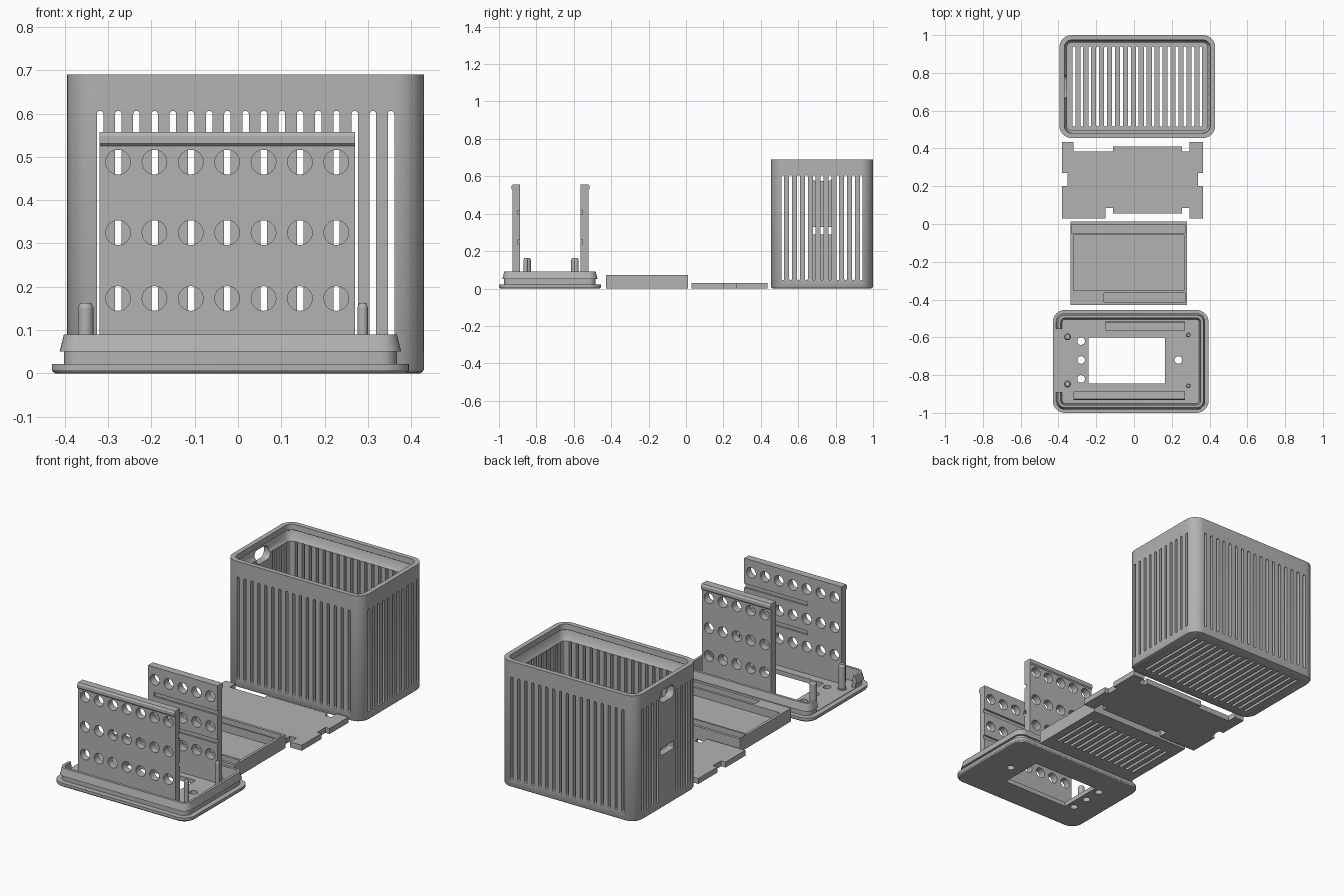
import bpy, bmesh, math
from mathutils import Vector

if "Cube" in bpy.data.objects:
    bpy.data.objects.remove(bpy.data.objects["Cube"])

grey = bpy.data.materials.new("matte_grey")
grey.diffuse_color = (0.45, 0.45, 0.45, 1)
grey.use_nodes = True
grey.node_tree.nodes["Principled BSDF"].inputs["Base Color"].default_value = grey.diffuse_color


# ---------- helpers ----------
def prism(bm, pts, axis, a, b):
    """Extrude a 2D outline along an axis from a to b."""
    place = {'z': lambda u, v, w: (u, v, w),
             'y': lambda u, v, w: (u, w, v),
             'x': lambda u, v, w: (w, u, v)}[axis]
    lo = [bm.verts.new(place(u, v, a)) for u, v in pts]
    hi = [bm.verts.new(place(u, v, b)) for u, v in pts]
    bm.faces.new(lo)
    bm.faces.new(hi)
    for i in range(len(pts)):
        j = (i + 1) % len(pts)
        bm.faces.new((lo[i], lo[j], hi[j], hi[i]))


def rrect(x0, x1, y0, y1, r, n=8):
    """Rounded rectangle outline."""
    pts = []
    for k, (cx, cy) in enumerate(((x1 - r, y1 - r), (x0 + r, y1 - r),
                                  (x0 + r, y0 + r), (x1 - r, y0 + r))):
        for i in range(n + 1):
            t = math.pi / 2 * (k + i / n)
            pts.append((cx + r * math.cos(t), cy + r * math.sin(t)))
    return pts


def rect(x0, x1, y0, y1):
    return [(x0, y0), (x1, y0), (x1, y1), (x0, y1)]


def slot(cx, y0, y1, w=0.015):
    return rrect(cx - w / 2, cx + w / 2, y0, y1, w / 2 - 0.0004, 4)


def circle(cx, cy, r, n=32):
    return [(cx + r * math.cos(2 * math.pi * i / n),
             cy + r * math.sin(2 * math.pi * i / n)) for i in range(n)]


def loft(bm, x0, x1, y0, y1, r, profile):
    """Stack rounded rectangles given as (z, inset), capped at both ends."""
    rings = [[bm.verts.new((x, y, z)) for x, y in
              rrect(x0 + d, x1 - d, y0 + d, y1 - d, r - d)] for z, d in profile]
    for lo, hi in zip(rings, rings[1:]):
        for i in range(len(lo)):
            j = (i + 1) % len(lo)
            bm.faces.new((lo[i], lo[j], hi[j], hi[i]))
    bm.faces.new(rings[0])
    bm.faces.new(rings[-1])


def finish(bm, name):
    bmesh.ops.recalc_face_normals(bm, faces=bm.faces)
    me = bpy.data.meshes.new(name)
    bm.to_mesh(me)
    bm.free()
    ob = bpy.data.objects.new(name, me)
    bpy.context.collection.objects.link(ob)
    me.materials.append(grey)
    return ob


def activate(ob):
    bpy.ops.object.select_all(action='DESELECT')
    ob.select_set(True)
    bpy.context.view_layer.objects.active = ob


def smooth(ob):
    activate(ob)
    bpy.ops.object.shade_smooth_by_angle(angle=math.radians(30))


def cut(ob, cutter_bm):
    cutter = finish(cutter_bm, "cutter")
    cutter.hide_render = True
    mod = ob.modifiers.new("cut", 'BOOLEAN')
    mod.operation, mod.solver, mod.object = 'DIFFERENCE', 'EXACT', cutter
    activate(ob)
    bpy.ops.object.modifier_apply(modifier="cut")
    bpy.data.objects.remove(cutter)
    smooth(ob)


# ---------- slotted basket ----------
X0, X1, Y0, Y1 = -0.395, 0.43, 0.455, 1.0
CX, CY, P = 0.0175, 0.7275, 0.042
bm = bmesh.new()
loft(bm, X0, X1, Y0, Y1, 0.065,
     [(0, 0.01), (0.003, 0.004), (0.01, 0), (0.69, 0), (0.69, 0.026), (0.66, 0.028),
      (0.655, 0.02), (0.62, 0.028), (0.605, 0.04), (0.03, 0.04)])
basket = finish(bm, "basket")
c = bmesh.new()
for i in range(-8, 9):                       # front, back and floor slots
    x = CX + i * P
    prism(c, slot(x, 0.045, 0.606), 'y', Y0 - 0.02, Y0 + 0.055)
    prism(c, slot(x, 0.045, 0.606), 'y', Y1 - 0.055, Y1 + 0.02)
    prism(c, slot(x, 0.515, 0.94), 'z', -0.02, 0.04)
for i in range(-5, 6):                       # end wall slots
    y = CY + i * P
    prism(c, slot(y, 0.045, 0.606), 'x', X1 - 0.055, X1 + 0.02)
    if abs(i) > 1:
        prism(c, slot(y, 0.045, 0.606), 'x', X0 - 0.02, X0 + 0.055)
# hand hole and cable hole
prism(c, rrect(CY - 0.06, CY + 0.06, 0.575, 0.645, 0.03), 'x', X0 - 0.02, X0 + 0.055)
prism(c, rrect(CY - 0.055, CY + 0.055, 0.29, 0.33, 0.006), 'x', X0 - 0.02, X0 + 0.055)
cut(basket, c)

# ---------- lid with snap ridge ----------
bm = bmesh.new()
loft(bm, -0.43, 0.395, -1.0, -0.455, 0.065,
     [(0, 0.008), (0.003, 0.003), (0.008, 0), (0.022, 0), (0.022, 0.028), (0.05, 0.028),
      (0.05, 0.018), (0.09, 0.028), (0.09, 0.042), (0.025, 0.05)])
lid = finish(bm, "lid")
c = bmesh.new()
prism(c, rect(-0.24, 0.163, -0.845, -0.6), 'z', -0.02, 0.06)
for x, y in ((-0.28, -0.62), (-0.28, -0.72), (-0.28, -0.82), (0.235, -0.72)):
    prism(c, circle(x, y, 0.02), 'z', -0.02, 0.06)
prism(c, rect(-0.45, -0.37, -0.89, -0.555), 'z', 0.025, 0.2)
cut(lid, c)

# ---------- locating posts on the lid ----------
bm = bmesh.new()
for x, y, r in ((-0.352, -0.597, 0.018), (-0.352, -0.847, 0.018),
                (0.288, -0.587, 0.012), (0.288, -0.857, 0.012)):
    for z0, z1, ra, rb in ((0.02, 0.03, r * 1.25, r * 1.25),
                           (0.03, 0.152, r, r), (0.152, 0.162, r, r * 0.7)):
        res = bmesh.ops.create_cone(bm, cap_ends=True, segments=24, radius1=ra,
                                    radius2=rb, depth=z1 - z0)
        bmesh.ops.translate(bm, verts=res['verts'], vec=Vector((x, y, (z0 + z1) / 2)))
smooth(finish(bm, "posts"))


# ---------- perforated panels ----------
def panel(name, x0, y0, y1, outward, columns):
    bm = bmesh.new()
    out, inn = (y0, y1) if outward < 0 else (y1, y0)
    lip = out + outward * 0.006
    # side profile (y, z) with a snap lip along the top outer edge
    prism(bm, [(inn, 0.02), (out, 0.02), (out, 0.525), (lip, 0.531),
               (lip, 0.548), (out, 0.557), (inn, 0.557)], 'x', x0, 0.27)
    ob = finish(bm, name)
    c = bmesh.new()
    for i in range(columns):
        for z in (0.173, 0.325, 0.488):
            prism(c, circle(0.227 - i * 0.084, z, 0.0285), 'y', y0 - 0.05, y1 + 0.05)
    for z in (0.25, 0.407):                  # card grooves on the inner face
        prism(c, rect(-0.115, 0.3, z - 0.011, z + 0.011), 'y',
              *sorted((inn + outward * 0.01, inn - outward * 0.05)))
    cut(ob, c)


panel("front_panel", -0.32, -0.927, -0.888, -1, 7)
panel("back_panel", -0.15, -0.564, -0.522, 1, 5)

# ---------- vented cap tray ----------
bm = bmesh.new()
prism(bm, rect(-0.335, 0.28, -0.428, 0.012), 'z', 0, 0.073)
tray = finish(bm, "cap_tray")
c = bmesh.new()
for i in range(13):
    prism(c, slot(-0.277 + i * P, -0.345, -0.065), 'z', -0.02, 0.03)
prism(c, rect(-0.32, 0.265, -0.353, -0.058), 'z', 0.03, 0.1)
prism(c, rect(-0.33, 0.27, -0.049, -0.003), 'z', 0.03, 0.1)
prism(c, rect(-0.158, 0.27, -0.412, -0.366), 'z', 0.03, 0.1)
cut(tray, c)

# ---------- notched divider plate ----------
bm = bmesh.new()
prism(bm, [(-0.38, 0.03), (-0.15, 0.03), (-0.15, 0.085), (-0.11, 0.085), (-0.11, 0.055),
           (0.255, 0.055), (0.255, 0.085), (0.295, 0.085), (0.295, 0.03), (0.365, 0.03),
           (0.365, 0.2), (0.34, 0.2), (0.34, 0.27), (0.365, 0.27), (0.365, 0.435),
           (0.295, 0.435), (0.295, 0.385), (0.255, 0.385), (0.255, 0.41), (-0.11, 0.41),
           (-0.11, 0.385), (-0.32, 0.385), (-0.32, 0.435), (-0.38, 0.435), (-0.38, 0.27),
           (-0.352, 0.27), (-0.352, 0.2), (-0.38, 0.2)], 'z', 0, 0.03)
finish(bm, "divider_plate")
